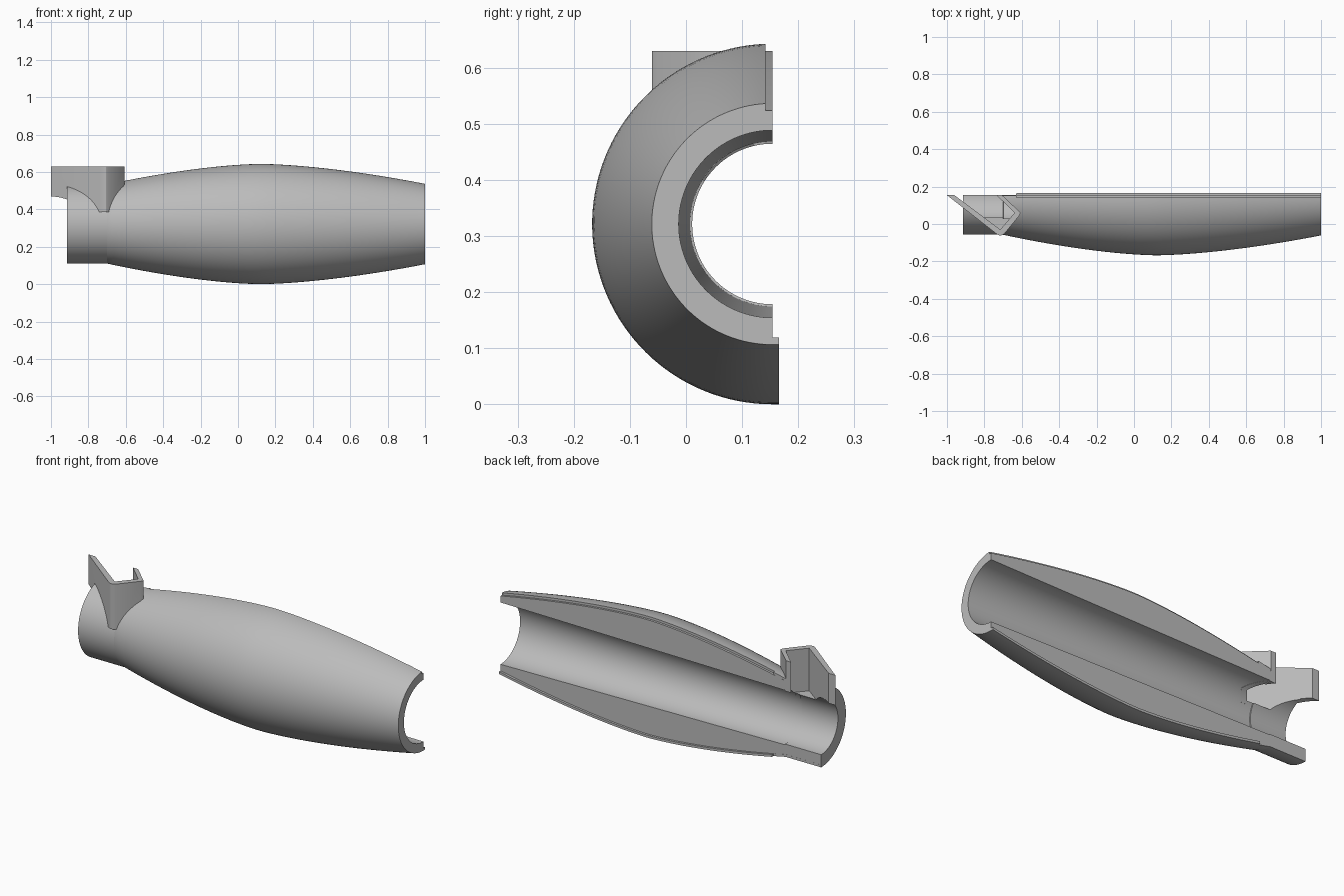
import bpy, bmesh, math

old = bpy.data.objects.get("Cube")
if old:
    bpy.data.objects.remove(old)

AXIS_Y, AXIS_Z = 0.154, 0.3215
LIP, RIM = 0.012, 0.013
SEG = 64

grey = bpy.data.materials.new("plain grey")
grey.use_nodes = True
colour = (0.5, 0.5, 0.5, 1)
grey.diffuse_color = colour
grey.node_tree.nodes["Principled BSDF"].inputs["Base Color"].default_value = colour


def make_object(name, bm):
    bmesh.ops.recalc_face_normals(bm, faces=bm.faces)
    mesh = bpy.data.meshes.new(name)
    bm.to_mesh(mesh)
    bm.free()
    mesh.materials.append(grey)
    obj = bpy.data.objects.new(name, mesh)
    bpy.context.collection.objects.link(obj)
    return obj


def loft(name, rings):
    bm = bmesh.new()
    loops = [[bm.verts.new(p) for p in ring] for ring in rings]
    for a, b in zip(loops, loops[1:]):
        for i in range(len(a)):
            j = (i + 1) % len(a)
            bm.faces.new((a[i], a[j], b[j], b[i]))
    bm.faces.new(loops[0])
    bm.faces.new(loops[-1])
    return make_object(name, bm)


def prism(name, plan, low, high):
    return loft(name, [[(x, y, z) for x, y in plan] for z in (low, high)])


def activate(obj):
    bpy.ops.object.select_all(action='DESELECT')
    obj.select_set(True)
    bpy.context.view_layer.objects.active = obj


def cut(obj, cutter):
    cutter.hide_render = True
    mod = obj.modifiers.new("cut", 'BOOLEAN')
    mod.operation = 'DIFFERENCE'
    mod.solver = 'EXACT'
    mod.object = cutter
    activate(obj)
    bpy.ops.object.modifier_apply(modifier=mod.name)
    bpy.data.objects.remove(cutter)


# Half shell: swelling outside, slightly tapered bore, straight neck
def outer_radius(x):
    if x <= -0.7:
        return 0.211
    span, drop = (0.82, 0.11) if x < 0.12 else (0.88, 0.1065)
    return 0.3215 - drop * (abs(x - 0.12) / span) ** 1.6


def bore_radius(x):
    return 0.143 if x <= -0.7 else 0.147 + 0.02 * (x + 0.7) / 1.7


def section(x, lip):
    r, bore = outer_radius(x), bore_radius(x)
    pts = [(lip, -r)]
    end = math.pi / 2 - math.asin(lip / r)
    for i in range(SEG + 1):
        a = -math.pi / 2 + (end + math.pi / 2) * i / SEG
        pts.append((-r * math.cos(a), r * math.sin(a)))
    pts += [(-lip, r - RIM), (0, r - RIM)]
    for i in range(SEG + 1):
        a = math.pi / 2 - math.pi * i / SEG
        pts.append((-bore * math.cos(a), bore * math.sin(a)))
    pts += [(0, RIM - r), (lip, RIM - r)]
    return [(x, AXIS_Y + u, AXIS_Z + w) for u, w in pts]


stations = [(x, 0.0005) for x in (-0.915, -0.7, -0.699, -0.665, -0.63)]
stations += [(-0.629 + 1.629 * i / 40, LIP) for i in range(41)]
shell = loft("half_shell", [section(x, lip) for x, lip in stations])

# Pocket that opens the neck inside the bracket
inner = [(-0.96, 0.154), (-0.715, -0.03), (-0.638, 0.06), (-0.735, 0.154)]
cut(shell, prism("pocket", [(-0.96, 0.2)] + inner + [(-0.735, 0.2)], 0.4, 0.8))

# Hooked bracket, hollowed to follow the bore
outer = [(-0.705, 0.154), (-0.606, 0.06), (-0.613, 0.045), (-0.693, -0.052),
         (-0.705, -0.06), (-0.72, -0.061), (-0.735, -0.053), (-1, 0.154)]
bracket = prism("hooked_bracket", outer + inner, 0.385, 0.63)
rings = []
for x in (-1.1, -0.5):
    angles = [2 * math.pi * i / 96 for i in range(96)]
    rings.append([(x, AXIS_Y + 0.147 * math.cos(a), AXIS_Z + 0.147 * math.sin(a))
                  for a in angles])
cut(bracket, loft("bore_cutter", rings))

# Floor under the bracket pocket
floor_plan = [(-0.745, -0.035), (-0.715, -0.05), (-0.65, 0.02), (-0.69, 0.02)]
floor = prism("pocket_floor", floor_plan, 0.387, 0.4)
cut_rings = [[(x, y, z) for x, y, z in ring] for ring in rings]
cut(floor, loft("floor_cutter", cut_rings))

for obj in (shell, bracket, floor):
    activate(obj)
    bpy.ops.object.shade_smooth_by_angle(angle=math.radians(25))
